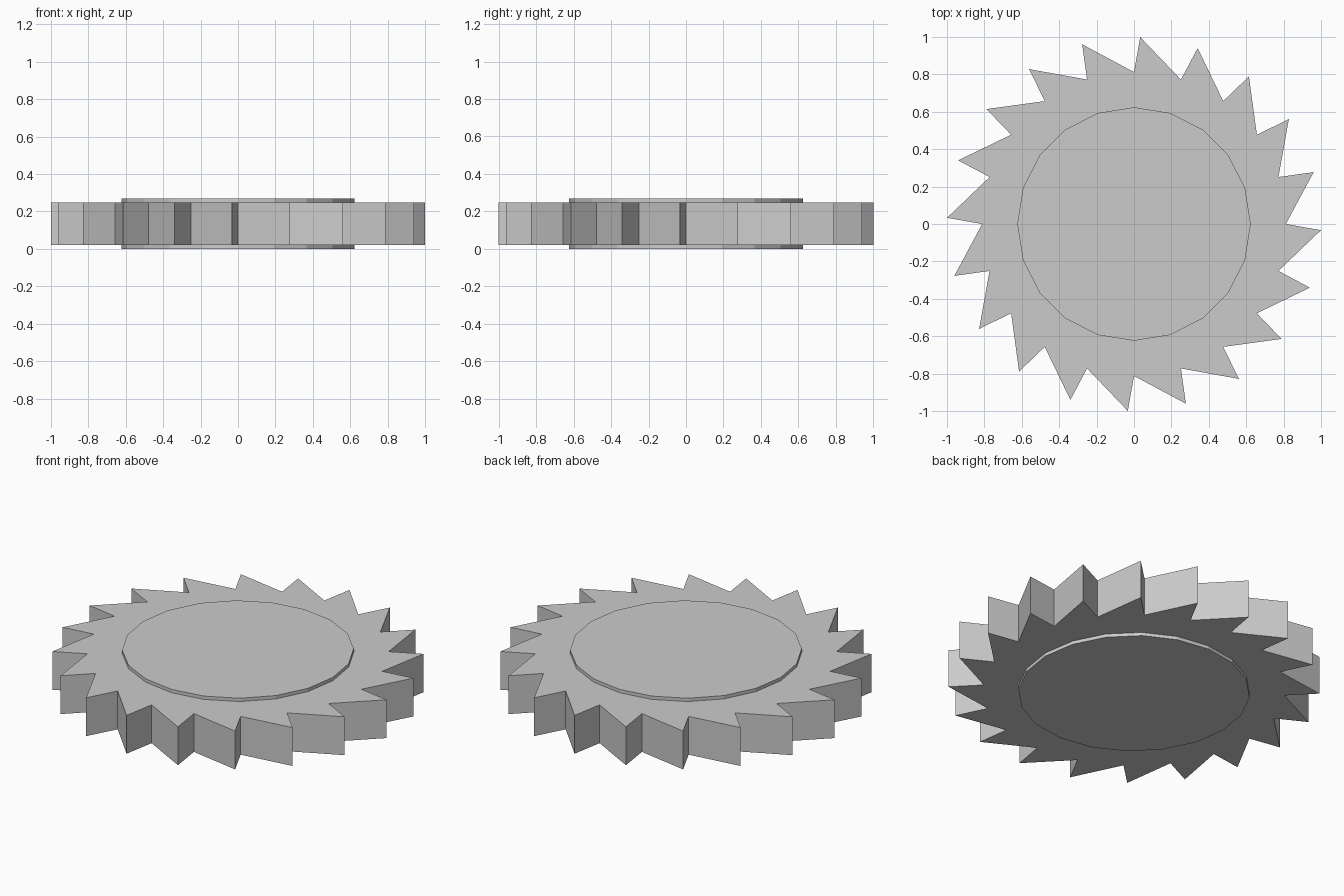
import bpy, bmesh
from math import sin, cos, radians

if "Cube" in bpy.data.objects:
    bpy.data.objects.remove(bpy.data.objects["Cube"])

TEETH = 20
HUB_R, ROOT_R, TIP_R = 0.624, 0.812, 1.0
Z_HUB0, Z_RIM0, Z_RIM1, Z_HUB1 = 0.0, 0.02, 0.248, 0.268

bm = bmesh.new()


def ring(radius, z, offset=0.0):
    """One vertex per tooth, running clockwise from +y."""
    out = []
    for i in range(TEETH):
        a = radians(360 / TEETH * i + offset)
        out.append(bm.verts.new((radius * sin(a), radius * cos(a), z)))
    return out


def wall(lower, upper):
    n = len(lower)
    for i in range(n):
        j = (i + 1) % n
        bm.faces.new((lower[i], lower[j], upper[j], upper[i]))


# raised hub faces and toothed rim faces, bottom then top
outlines = []
for z_hub, z_rim in ((Z_HUB0, Z_RIM0), (Z_HUB1, Z_RIM1)):
    cap = ring(HUB_R, z_hub)
    base = ring(HUB_R, z_rim)
    root = ring(ROOT_R, z_rim)
    tip = ring(TIP_R, z_rim, 1.9)
    bm.faces.new(cap)
    wall(cap, base)
    for i in range(TEETH):
        j = (i + 1) % TEETH
        bm.faces.new((base[i], root[i], tip[i], root[j], base[j]))
    outlines.append([v for pair in zip(root, tip) for v in pair])

# saw tooth sides
wall(*outlines)

bmesh.ops.recalc_face_normals(bm, faces=bm.faces)
mesh = bpy.data.meshes.new("ratchet_wheel")
bm.to_mesh(mesh)
bm.free()
bpy.context.collection.objects.link(bpy.data.objects.new("ratchet_wheel", mesh))
